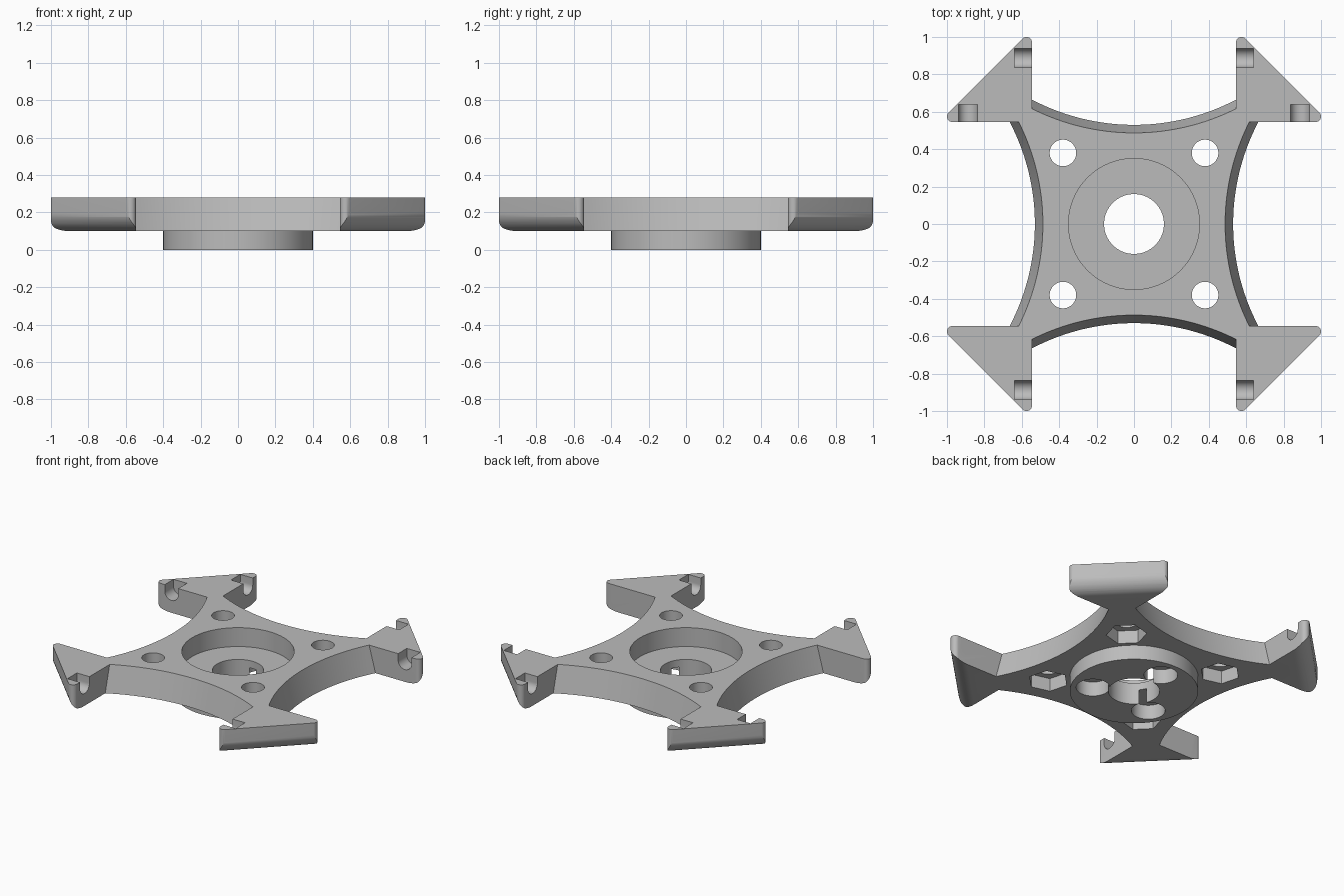
import bpy, bmesh
from math import sin, cos, pi, radians, sqrt
from mathutils import Matrix, Vector

if "Cube" in bpy.data.objects:
    bpy.data.objects.remove(bpy.data.objects["Cube"], do_unlink=True)

grey = bpy.data.materials.new("neutral grey")
grey.use_nodes = True
colour = (0.5, 0.5, 0.5, 1)
grey.diffuse_color = colour
grey.node_tree.nodes["Principled BSDF"].inputs["Base Color"].default_value = colour

BOTTOM, TOP = 0.10, 0.28      # height range of plate and arms
INNER, TIP = 0.545, 0.03      # inner faces of the arms, tip radius


def make(name, bm):
    bmesh.ops.recalc_face_normals(bm, faces=bm.faces)
    mesh = bpy.data.meshes.new(name)
    bm.to_mesh(mesh)
    bm.free()
    mesh.materials.append(grey)
    ob = bpy.data.objects.new(name, mesh)
    bpy.context.collection.objects.link(ob)
    return ob


def prism(name, points, direction, matrix=Matrix()):
    """Extrude a closed outline of 3D points along a direction."""
    bm = bmesh.new()
    face = bm.faces.new([bm.verts.new(p) for p in points])
    new = bmesh.ops.extrude_face_region(bm, geom=[face])["geom"]
    verts = [v for v in new if isinstance(v, bmesh.types.BMVert)]
    bmesh.ops.translate(bm, verts=verts, vec=direction)
    bm.transform(matrix)
    return make(name, bm)


def drum(name, x, y, z0, z1, r0, r1=None, sides=64, turn=0):
    bm = bmesh.new()
    bmesh.ops.create_cone(bm, cap_ends=True, segments=sides, radius1=r0,
                          radius2=r0 if r1 is None else r1, depth=z1 - z0,
                          matrix=Matrix.Translation((x, y, (z0 + z1) / 2))
                          @ Matrix.Rotation(turn, 4, "Z"))
    return make(name, bm)


def combine(target, tool, operation):
    mod = target.modifiers.new(operation, "BOOLEAN")
    mod.operation, mod.solver, mod.object = operation, "EXACT", tool
    bpy.context.view_layer.objects.active = target
    bpy.ops.object.modifier_apply(modifier=mod.name)
    bpy.data.objects.remove(tool, do_unlink=True)


def arc(cx, cy, r, a0, a1, n=12):
    steps = [radians(a0 + (a1 - a0) * i / n) for i in range(n + 1)]
    return [(cx + r * cos(a), cy + r * sin(a)) for a in steps]


def quarter(i):
    return Matrix.Rotation(i * pi / 2, 4, "Z")


# Plate with four flared concave sides
bm = bmesh.new()
bmesh.ops.create_cube(bm, size=1, matrix=Matrix.Translation((0, 0, (BOTTOM + TOP) / 2))
                      @ Matrix.Diagonal((1.36, 1.36, TOP - BOTTOM, 1)))
frame = make("motor_mount_frame", bm)
for i in range(4):
    c = quarter(i) @ Vector((0, 1.7, 0))
    combine(frame, drum("side_cutter", c.x, c.y, 0.05, 0.33, 1.158, 1.225, 256), "DIFFERENCE")

# Round boss underneath
combine(frame, drum("boss", 0, 0, 0, 0.14, 0.4, sides=128), "UNION")

# Triangular corner arms, rounded along the lower outer edge
far = 1 - TIP
near = INNER + TIP
outline = [(INNER, INNER)] + arc(far, near, TIP, -90, 45) + arc(near, far, TIP, 45, 180)
reach = (near + far) / sqrt(2) + TIP + 0.0002
section = ([(0.5, 0.35), (0.5, BOTTOM)] + arc(reach - 0.1, BOTTOM + 0.1, 0.1, -90, 0)
           + [(reach, 0.35)])
for i in range(4):
    arm = prism("arm", [(x, y, 0.05) for x, y in outline], (0, 0, TOP - 0.05), quarter(i))
    rounding = prism("rounding", [(r, -1, z) for r, z in section], (0, 2, 0),
                     quarter(i) @ Matrix.Rotation(pi / 4, 4, "Z"))
    combine(arm, rounding, "INTERSECT")
    combine(frame, arm, "UNION")

# Bearing recess and centre hole
combine(frame, drum("recess", 0, 0, 0.15, 0.4, 0.35, sides=128), "DIFFERENCE")
combine(frame, drum("centre_hole", 0, 0, -0.1, 0.4, 0.16, sides=96), "DIFFERENCE")

# Three blind pockets under the boss
for deg in (90, 210, 330):
    a = radians(deg)
    combine(frame, drum("pocket", 0.26 * cos(a), 0.26 * sin(a), -0.1, 0.1, 0.105),
            "DIFFERENCE")

# Bolt holes with hexagonal nut pockets below
for i in range(4):
    p = quarter(i) @ Vector((0.38, 0.38, 0))
    combine(frame, drum("bolt_hole", p.x, p.y, 0, 0.4, 0.071, sides=48), "DIFFERENCE")
    combine(frame, drum("nut_pocket", p.x, p.y, 0.05, 0.19, 0.127, sides=6,
                        turn=radians(45) + i * pi / 2), "DIFFERENCE")

# Round-bottomed notches in the arm tops
channel = [(0.837, 0.33)] + arc(0.888, 0.235, 0.051, 180, 360, 20) + [(0.939, 0.33)]
swap = Matrix(((0, 1, 0, 0), (1, 0, 0, 0), (0, 0, 1, 0), (0, 0, 0, 1)))
for i in range(4):
    for flip in (Matrix(), swap):
        notch = prism("notch", [(x, 0.5, z) for x, z in channel], (0, 0.14, 0),
                      quarter(i) @ flip)
        combine(frame, notch, "DIFFERENCE")

bpy.ops.object.select_all(action="DESELECT")
frame.select_set(True)
bpy.context.view_layer.objects.active = frame
bpy.ops.object.shade_smooth_by_angle(angle=radians(30))
